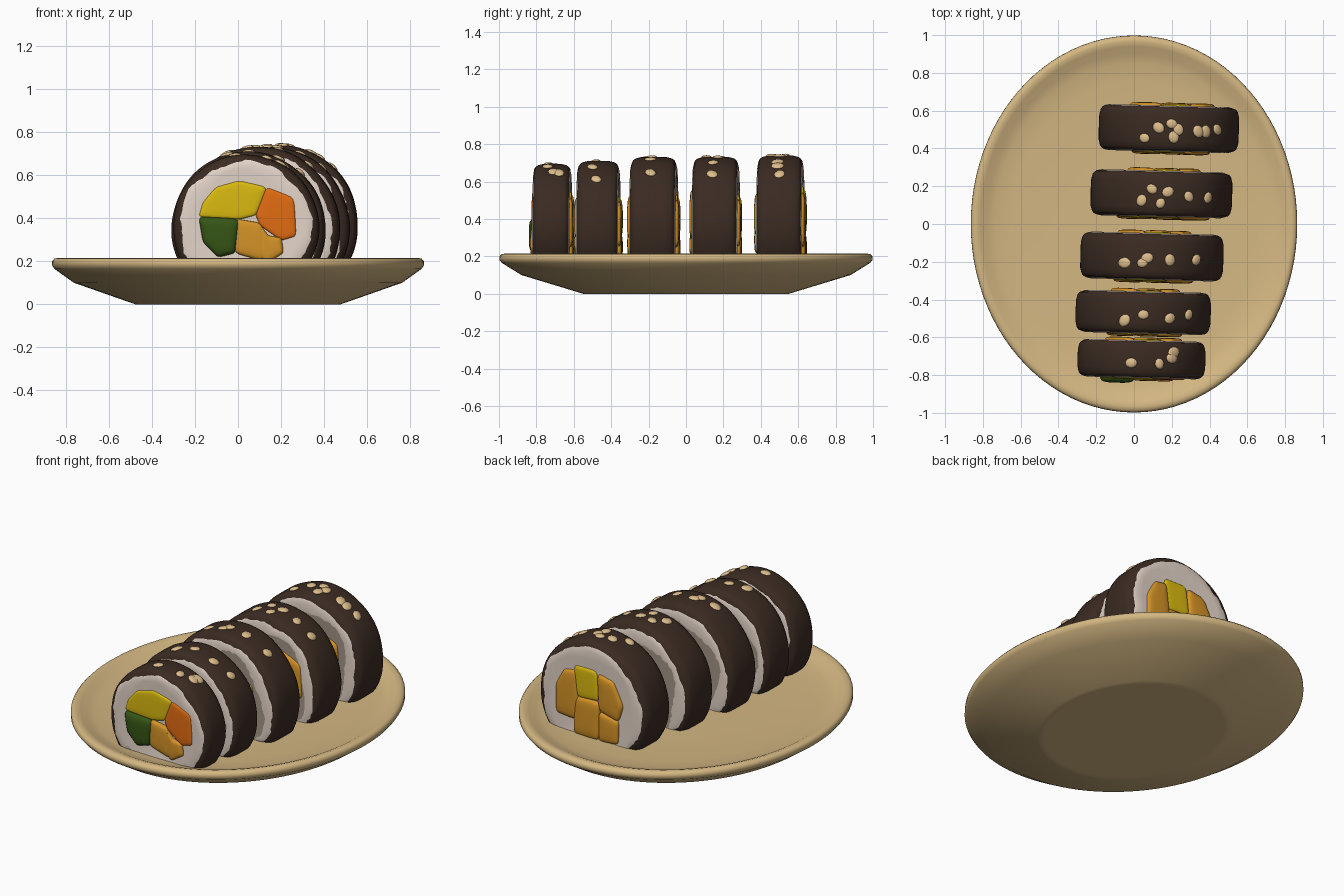
import bpy, bmesh, math, random
from mathutils import Matrix, Vector

random.seed(4)
if "Cube" in bpy.data.objects:
    bpy.data.objects.remove(bpy.data.objects["Cube"])


def material(name, rgb):
    m = bpy.data.materials.new(name)
    m.use_nodes = True
    m.diffuse_color = (*rgb, 1)
    m.node_tree.nodes["Principled BSDF"].inputs["Base Color"].default_value = (*rgb, 1)
    return m


TAN = material("plate_tan", (.66, .475, .225))
NORI = material("seaweed_brown", (.043, .024, .016))
RICE = material("rice_white", (.77, .66, .58))
DULL = material("rice_dull", (.38, .31, .25))
SEED = material("sesame_tan", (.73, .51, .26))
AMBER = material("filling_amber", (.66, .29, .02))
YELLOW = material("filling_yellow", (.7, .49, .005))
ORANGE = material("filling_orange", (.76, .15, .006))
GREEN = material("filling_green", (.036, .09, .008))


def finish(name, bm, mats, angle=40, matrix=None):
    bmesh.ops.recalc_face_normals(bm, faces=bm.faces)
    me = bpy.data.meshes.new(name)
    bm.to_mesh(me)
    bm.free()
    ob = bpy.data.objects.new(name, me)
    bpy.context.collection.objects.link(ob)
    for m in mats:
        me.materials.append(m)
    if matrix:
        ob.matrix_world = matrix
    bpy.ops.object.select_all(action='DESELECT')
    bpy.context.view_layer.objects.active = ob
    ob.select_set(True)
    bpy.ops.object.shade_smooth_by_angle(angle=math.radians(angle))
    return ob


def loft(bm, rings):
    """Bridge closed rings of points, capping both ends; returns faces per band."""
    loops = [[bm.verts.new(p) for p in ring] for ring in rings]
    n = len(loops[0])
    bands = []
    for a, b in zip(loops, loops[1:]):
        bands.append([bm.faces.new((a[i], a[(i + 1) % n], b[(i + 1) % n], b[i]))
                      for i in range(n)])
    caps = [bm.faces.new(loops[0]), bm.faces.new(loops[-1])]
    return bands, caps


# Oval plate with a shallow dish
SEG = 96
ANG = [2 * math.pi * i / SEG for i in range(SEG)]
profile = [(.53, 0), (.55, 0), (.57, .006), (.88, .1), (.985, .165), (.998, .182), (.997, .2),
           (.985, .212), (.965, .215), (.94, .208), (.9, .19), (.85, .178), (.75, .17), (.4, .166)]
bm = bmesh.new()
loft(bm, [[(.866 * r * math.cos(a), r * math.sin(a), z) for a in ANG] for r, z in profile])
finish("plate", bm, [TAN], 70)
BASE = .164

# Filling outlines on a cut face: across, up from the roll centre
FRONT = {
    "egg": (YELLOW, [(-.22, .05), (-.2, .12), (-.14, .19), (-.03, .22), (.1, .19), (.05, .06), (-.03, .04)]),
    "carrot": (ORANGE, [(.05, .06), (.1, .19), (.23, .14), (.24, -.04), (.17, -.06), (.07, .01)]),
    "greens": (GREEN, [(-.22, .05), (-.03, .04), (-.05, -.12), (-.13, -.14), (-.2, -.07)]),
    "radish": (AMBER, [(-.05, .04), (.07, .02), (.1, -.04), (.09, -.16), (-.05, -.12)]),
    "root": (AMBER, [(.07, .01), (.11, -.04), (.17, -.05), (.18, -.12), (.1, -.17), (.06, -.13)]),
}
BACK = {
    "left_radish": (AMBER, [(.1, .16), (.17, .15), (.22, .06), (.22, -.1), (.1, -.11), (.08, 0)]),
    "egg": (YELLOW, [(.11, .19), (-.03, .19), (-.05, .03), (.09, .02)]),
    "right_radish": (AMBER, [(-.04, .18), (-.14, .16), (-.2, .04), (-.17, -.05), (-.05, -.02)]),
    "lower_radish": (AMBER, [(.1, .02), (-.05, .02), (-.05, -.19), (.11, -.19)]),
    "lower_root": (AMBER, [(-.05, -.03), (-.17, -.05), (-.17, -.18), (-.05, -.19)]),
}


def filling(name, mat, outline, size, half, side, frame):
    """Lump that swells out of a cut face and meets its neighbours."""
    swell = {GREEN: .024, AMBER: .013}.get(mat, .006)
    # Extra points along each edge keep the corners firm
    pts = [Vector(p).lerp(Vector(q), t)
           for p, q in zip(outline, outline[1:] + outline[:1]) for t in (0, .25, .75)]
    mid = sum(pts, Vector((0, 0))) / len(pts)
    bm = bmesh.new()
    rings = []
    for scale, out in ((1.03, -.06), (1.03, -.012), (1.02, swell * .4), (.88, swell), (.45, swell * 1.2)):
        ring = [(mid + (p - mid) * scale) * size for p in pts]
        rings.append([(p.x, side * (half + out), p.y) for p in ring])
    loft(bm, rings)
    ob = finish(name, bm, [mat], 180, frame)
    sub = ob.modifiers.new("soften", 'SUBSURF')
    sub.levels = sub.render_levels = 1


def roll(i, x, y, half, radius, top, seeds):
    cz = top - radius
    frame = Matrix.Translation((x, y, cz)) @ Matrix.Rotation(math.radians(-1.5), 4, 'Z')
    # Ragged border where the seaweed meets the rice
    border = [.905 + .018 * math.sin(5 * a + i) + .008 * math.sin(13 * a) + random.uniform(-.012, .012)
              for a in ANG]
    stain = [.76 + .05 * math.sin(4 * a + i) + random.uniform(-.015, .015) for a in ANG]
    # Seaweed-wrapped puck, flattened where it rests
    edge = [(.15, -.01), (.5, -.006), (stain, 0), (.85, 0), (border, -.005),
            (.955, -.013), (.98, -.026), (1, -.055)]
    side = [(r, -(half + d)) for r, d in edge]
    prof = side + [(1.003, 0)] + [(r, -d) for r, d in reversed(side)]
    wave = [1 + .005 * math.sin(3 * a + i) + .004 * math.sin(7 * a + 2 * i) for a in ANG]
    rings = []
    for r, d in prof:
        radii = r if isinstance(r, list) else [r] * SEG
        rings.append([(q * w * radius * math.cos(a), d,
                       max(q * w * radius * math.sin(a), BASE - cz))
                      for a, w, q in zip(ANG, wave, radii)])
    bm = bmesh.new()
    bands, caps = loft(bm, rings)
    # Outer ends of the row are clean; the facing ends have dull centres
    front_core, back_core = (1 if i == 1 else 2), (1 if i == 5 else 2)
    last = len(bands) - 1
    for k, band in enumerate(bands):
        depth = min(k, last - k)
        core = front_core if k < last / 2 else back_core
        for f in band:
            f.material_index = core if depth < 2 else 1 if depth < 4 else 0
    caps[0].material_index, caps[1].material_index = front_core, back_core
    finish(f"roll_{i}", bm, [NORI, RICE, DULL], 60, frame)

    # Fillings at both ends, narrower on the facing ends
    for s, group, label, outer in ((-1, FRONT, "front", i in (1, 4)), (1, BACK, "back", i in (1, 5))):
        size = radius / .345 * (1 if outer else .85)
        for part, (mat, outline) in group.items():
            if i > 1 and mat in (ORANGE, GREEN):
                mat = AMBER
            filling(f"roll_{i}_{label}_{part}", mat, outline, size, half, s, frame)

    # Sesame seeds scattered on top
    bm = bmesh.new()
    for sx, sy in seeds:
        dx = sx - x
        normal = Vector((dx, 0, math.sqrt(radius ** 2 - dx ** 2))).normalized()
        spot = Vector((x, sy, cz)) + normal * radius
        size = random.uniform(.029, .036)
        m = (Matrix.Translation(spot) @ normal.to_track_quat('Z', 'Y').to_matrix().to_4x4()
             @ Matrix.Rotation(random.uniform(0, 3), 4, 'Z')
             @ Matrix.Diagonal((size, size * .85, .011, 1)))
        bmesh.ops.create_icosphere(bm, subdivisions=2, radius=1, matrix=m)
    finish(f"roll_{i}_sesame", bm, [SEED], 50)


roll(1, .037, -.715, .1, .338, .695,
     [(-.015, -.735), (.135, -.74), (.2, -.71), (.21, -.68)])
roll(2, .048, -.468, .112, .357, .708,
     [(-.05, -.51), (.05, -.48), (.19, -.5), (.29, -.48)])
roll(3, .095, -.172, .124, .378, .73,
     [(-.05, -.205), (.045, -.205), (.07, -.18), (.19, -.19), (.33, -.19)])
roll(4, .145, .16, .122, .374, .73,
     [(.04, .125), (.095, .185), (.14, .11), (.18, .17), (.29, .145), (.39, .14)])
roll(5, .187, .505, .122, .37, .738,
     [(.055, .455), (.13, .51), (.2, .53), (.21, .46), (.235, .5), (.34, .49), (.38, .49), (.44, .5)])
